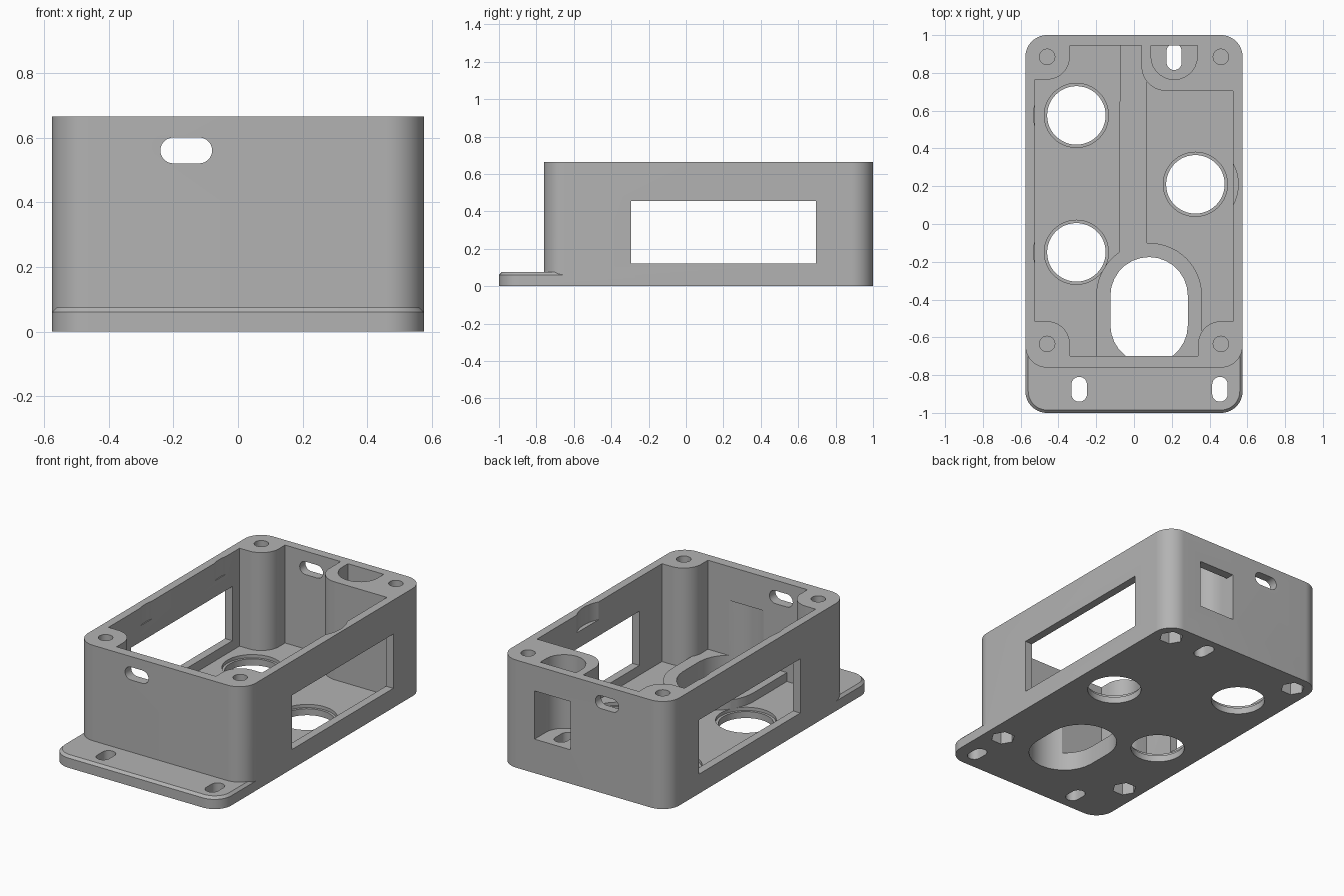
import bpy, bmesh
from math import pi, cos, sin, radians

cube = bpy.data.objects.get("Cube")
if cube:
    bpy.data.objects.remove(cube, do_unlink=True)

grey = bpy.data.materials.new("plain grey")
grey.use_nodes = True
grey.diffuse_color = (0.45, 0.45, 0.45, 1)
grey.node_tree.nodes["Principled BSDF"].inputs["Base Color"].default_value = (0.45, 0.45, 0.45, 1)


# ---- profile helpers ----
def arc(cx, cy, r, a0, a1, n=14):
    return [(cx + r * cos(radians(a0 + (a1 - a0) * i / n)),
             cy + r * sin(radians(a0 + (a1 - a0) * i / n))) for i in range(n + 1)]


def circle(cx, cy, r, n=48):
    return arc(cx, cy, r, 0, 360 - 360 / n, n - 1)


def rect(x0, y0, x1, y1):
    return [(x0, y0), (x1, y0), (x1, y1), (x0, y1)]


def round_rect(x0, y0, x1, y1, r):
    return (arc(x1 - r, y1 - r, r, 0, 90) + arc(x0 + r, y1 - r, r, 90, 180)
            + arc(x0 + r, y0 + r, r, 180, 270) + arc(x1 - r, y0 + r, r, 270, 360))


def slot(cx, cy, r, half):
    """Upright rounded slot: radius r, total half length."""
    d = half - r
    return arc(cx, cy + d, r, 0, 180) + arc(cx, cy - d, r, 180, 360)


def prism(name, pts, lo, hi, axis="z", chamfer=0):
    """Extrude a profile along z, or along y (profile then in x and z)."""
    place = (lambda u, v, w: (u, v, w)) if axis == "z" else (lambda u, v, w: (u, w, v))
    bm = bmesh.new()
    low = [bm.verts.new(place(u, v, lo)) for u, v in pts]
    top = [bm.verts.new(place(u, v, hi)) for u, v in pts]
    bm.faces.new(low)
    cap = bm.faces.new(top)
    n = len(pts)
    for i in range(n):
        j = (i + 1) % n
        bm.faces.new((low[i], low[j], top[j], top[i]))
    bmesh.ops.recalc_face_normals(bm, faces=bm.faces)
    if chamfer:
        bmesh.ops.bevel(bm, geom=list(cap.edges), offset=chamfer, segments=1,
                        affect="EDGES", profile=0.5)
    mesh = bpy.data.meshes.new(name)
    bm.to_mesh(mesh)
    bm.free()
    obj = bpy.data.objects.new(name, mesh)
    bpy.context.collection.objects.link(obj)
    mesh.materials.append(grey)
    return obj


def combine(tool, operation="DIFFERENCE"):
    """Apply a boolean to the enclosure and discard the tool."""
    bpy.context.view_layer.objects.active = body
    mod = body.modifiers.new("boolean", "BOOLEAN")
    mod.operation, mod.solver, mod.object = operation, "EXACT", tool
    bpy.ops.object.modifier_apply(modifier=mod.name)
    bpy.data.objects.remove(tool, do_unlink=True)


def cut(pts, lo, hi, axis="z"):
    combine(prism("cutter", pts, lo, hi, axis))


HEIGHT, FLOOR, RIDGE, ABOVE = 0.665, 0.06, 0.115, 0.8
BUTTONS = [(-0.305, 0.575), (-0.305, -0.15), (0.325, 0.21)]
POSTS = [(x, y) for x in (-0.46, 0.46) for y in (-0.635, 0.885)]

# ---- flanged base plate and box ----
body = prism("enclosure", round_rect(-0.575, -1, 0.575, 1, 0.115), 0, 0.075, chamfer=0.015)
combine(prism("box", round_rect(-0.575, -0.76, 0.575, 1, 0.115), 0, HEIGHT), "UNION")

# ---- cavity, leaving corner posts and the hanger block ----
cavity = (arc(-0.46, -0.635, 0.12, 90, 0) + [(-0.34, -0.70), (0.34, -0.70)]
          + arc(0.46, -0.635, 0.12, 180, 90) + [(0.525, -0.515), (0.525, 0.705)]
          + arc(0.17, 0.835, 0.13, 270, 180) + [(0.04, 0.945), (-0.34, 0.945)]
          + arc(-0.46, 0.885, 0.12, 0, -90) + [(-0.525, 0.765), (-0.525, -0.515)])
cut(cavity, FLOOR, ABOVE)

# ---- raised floor ridge around the large opening ----
ridge = ([(-0.2, -0.72), (0.36, -0.72)] + arc(0.08, -0.38, 0.28, 0, 90)
         + [(0.07, -0.10), (0.07, 0.96), (-0.075, 0.96)] + arc(0.08, -0.38, 0.28, 124, 180))
combine(prism("ridge", ridge, 0.03, RIDGE), "UNION")

# ---- large opening, undercutting the front wall ----
cut(slot(0.08, -0.4575, 0.205, 0.2825), -0.1, 0.455)

# ---- button holes, their seats and the wall reliefs ----
for x, y in BUTTONS:
    cut(circle(x, y, 0.155), -0.1, 0.2)
    cut(circle(x, y, 0.17), 0.04, 0.2)
    cut(circle(x, y, 0.227, 64), 0.555, ABOVE)

# ---- screw holes and hexagonal nut pockets ----
for x, y in POSTS:
    cut(circle(x, y, 0.041, 24), 0.2, ABOVE)
    cut(circle(x, y, 0.07, 6), -0.1, 0.13)

# ---- side windows ----
cut(rect(-1, -0.295, 1, 0.695), 0.12, 0.455)

# ---- cable slots through the front and back walls ----
cable = [(z - 0.56 - 0.16, x) for x, z in slot(0.56, 0.56, 0.04, 0.08)]
cut(cable, -1.1, 1.1, "y")

# ---- hanger pocket, its back window and slot ----
pocket = arc(0.2125, 0.8875, 0.1225, 180, 360) + [(0.335, 0.945), (0.09, 0.945)]
cut(pocket, 0.21, ABOVE)
cut(rect(0.09, 0.21, 0.335, 0.508), 0.9, 1.1, "y")
cut(slot(0.2125, 0.885, 0.04, 0.07), -0.1, 0.3)

# ---- flange mounting slots ----
for x in (-0.29, 0.455):
    cut(slot(x, -0.875, 0.041, 0.066), -0.1, 0.2)

# ---- single material and edge-aware smoothing ----
body.data.materials.clear()
body.data.materials.append(grey)
for poly in body.data.polygons:
    poly.material_index = 0
bpy.ops.object.select_all(action="DESELECT")
body.select_set(True)
bpy.context.view_layer.objects.active = body
bpy.ops.object.shade_smooth_by_angle(angle=pi / 6)
